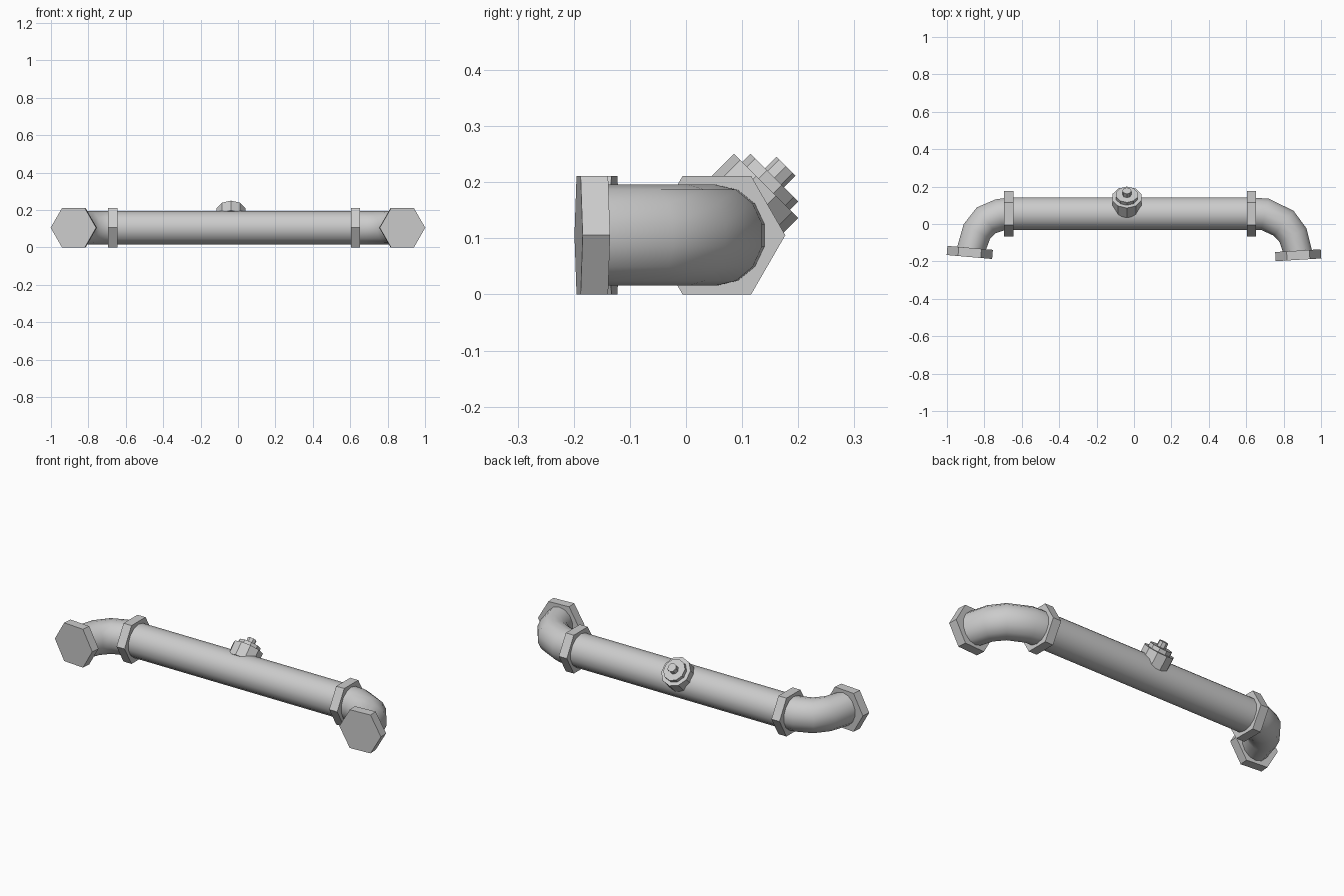
import bpy, bmesh
from math import sin, cos, pi, radians
from mathutils import Vector

if "Cube" in bpy.data.objects:
    bpy.data.objects.remove(bpy.data.objects["Cube"])

Z = 0.1055   # height of the pipe axis
Y = 0.055    # depth of the main pipe axis


def tube(name, pts, radii, sides, phase=0.0, widths=None, smooth=False):
    """Loft rings of a regular polygon along a path, capped at both ends."""
    pts = [Vector(p) for p in pts]
    widths = widths or [1] * len(pts)
    bm = bmesh.new()
    rings = []
    for i, p in enumerate(pts):
        a = pts[i] - pts[i - 1] if i else Vector()
        b = pts[i + 1] - pts[i] if i < len(pts) - 1 else Vector()
        t = (a.normalized() + b.normalized()).normalized()
        side = t.cross(Vector((0, 0, 1))).normalized()
        up = side.cross(t)
        rings.append([bm.verts.new(p + radii[i] * (
            side * widths[i] * cos(phase + 2 * pi * k / sides)
            + up * sin(phase + 2 * pi * k / sides))) for k in range(sides)])
    for r0, r1 in zip(rings, rings[1:]):
        for k in range(sides):
            j = (k + 1) % sides
            bm.faces.new((r0[k], r0[j], r1[j], r1[k]))
    bm.faces.new(rings[0][::-1])
    bm.faces.new(rings[-1])
    bmesh.ops.recalc_face_normals(bm, faces=bm.faces)
    mesh = bpy.data.meshes.new(name)
    bm.to_mesh(mesh)
    bm.free()
    ob = bpy.data.objects.new(name, mesh)
    bpy.context.collection.objects.link(ob)
    if smooth:
        bpy.ops.object.select_all(action='DESELECT')
        ob.select_set(True)
        bpy.context.view_layer.objects.active = ob
        bpy.ops.object.shade_smooth_by_angle(angle=radians(50))
    return ob


def hex_nut(name, x, y, direction, thick=0.049):
    c = Vector((x, y, Z))
    d = Vector(direction).normalized() * thick / 2
    return tube(name, [c - d, c + d], [0.122, 0.122], 6)


# Main straight pipe
tube("main_pipe", [(-0.67, Y, Z), (0.63, Y, Z)], [0.09] * 2, 14, pi / 2, smooth=True)

# Elbows bending forward at each end
elbows = {
    "left_elbow": [(-0.67, Y), (-0.72, 0.048), (-0.79, 0.02), (-0.84, -0.04), (-0.875, -0.147)],
    "right_elbow": [(0.63, Y), (0.70, 0.052), (0.80, 0.004), (0.85, -0.06), (0.88, -0.163)],
}
for name, path in elbows.items():
    tube(name, [(x, y, Z) for x, y in path], [0.09] * 5, 14, pi / 2,
         widths=[0.98, 0.98, 0.97, 0.92, 0.85], smooth=True)

# Hexagonal collars on the pipe and end flanges
hex_nut("left_collar", -0.67, Y, (1, 0, 0))
hex_nut("right_collar", 0.628, Y, (1, 0, 0))
hex_nut("left_end_flange", -0.878, -0.152, (-0.087, -1, 0))
hex_nut("right_end_flange", 0.878, -0.167, (0.06, -1, 0))

# Stepped valve leaning back at 45 degrees
axis = Vector((0, 1, 1)).normalized()
base = Vector((-0.038, Y, Z))
for name, r, start, end, sides in (("valve_base", 0.081, 0.05, 0.124, 10),
                                   ("valve_nut", 0.06, 0.12, 0.145, 10),
                                   ("valve_stem", 0.024, 0.14, 0.174, 8)):
    tube(name, [base + axis * start, base + axis * end], [r, r], sides, pi / 2)
